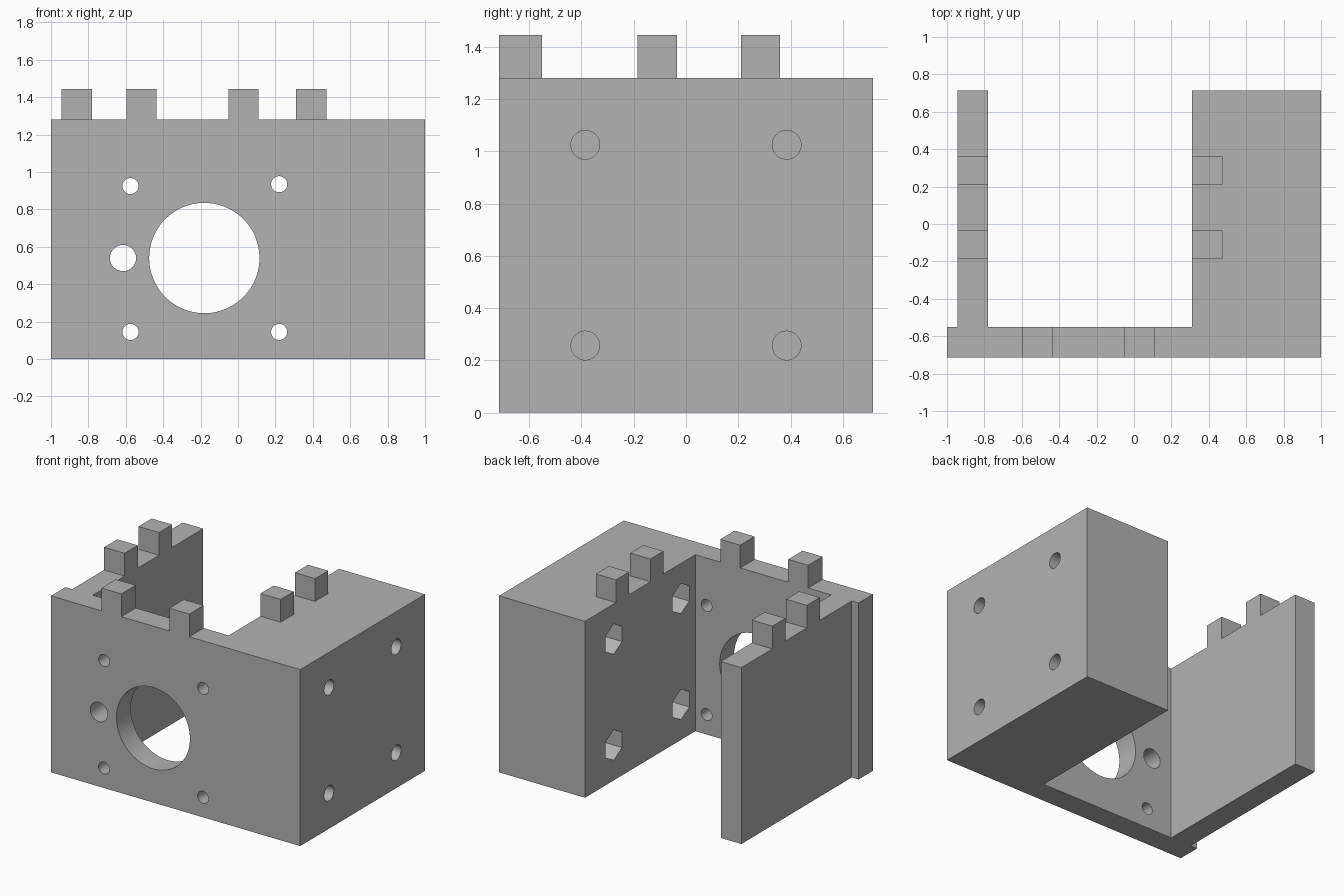
import bpy
import bmesh
from math import radians
from mathutils import Matrix, Vector

cube = bpy.data.objects.get("Cube")
if cube:
    bpy.data.objects.remove(cube, do_unlink=True)

# One plain grey for the whole bracket
grey = bpy.data.materials.new("plain grey")
grey.use_nodes = True
grey.diffuse_color = (0.45, 0.45, 0.45, 1)
grey.node_tree.nodes["Principled BSDF"].inputs["Base Color"].default_value = (0.45, 0.45, 0.45, 1)

FRONT, BACK, PLATE_BACK = -0.715, 0.715, -0.55
WALL_OUT, WALL_IN, BLOCK_IN = -0.945, -0.78, 0.31
HEIGHT, TOP = 1.28, 1.445


def make_object(name, bm):
    bmesh.ops.recalc_face_normals(bm, faces=bm.faces)
    mesh = bpy.data.meshes.new(name)
    bm.to_mesh(mesh)
    bm.free()
    mesh.materials.append(grey)
    obj = bpy.data.objects.new(name, mesh)
    bpy.context.collection.objects.link(obj)
    return obj


def prism(name, outline, z0, z1):
    """Extrude a plan outline from z0 up to z1."""
    bm = bmesh.new()
    face = bm.faces.new([bm.verts.new((x, y, z0)) for x, y in outline])
    extruded = bmesh.ops.extrude_face_region(bm, geom=[face])["geom"]
    top = [v for v in extruded if isinstance(v, bmesh.types.BMVert)]
    bmesh.ops.translate(bm, verts=top, vec=(0, 0, z1 - z0))
    return make_object(name, bm)


def drill(target, center, radius, length, axis, sides=48):
    """Cut a round or many-sided hole along the given axis."""
    turn = Matrix.Rotation(radians(90), 4, "Y" if axis == "X" else "X")
    spin = Matrix.Rotation(radians(30), 4, "Z")
    bm = bmesh.new()
    bmesh.ops.create_cone(bm, cap_ends=True, segments=sides, radius1=radius,
                          radius2=radius, depth=length,
                          matrix=Matrix.Translation(Vector(center)) @ turn @ spin)
    cutter = make_object("hole_cutter", bm)
    cutter.hide_render = True
    mod = target.modifiers.new("hole", "BOOLEAN")
    mod.operation = "DIFFERENCE"
    mod.solver = "EXACT"
    mod.object = cutter
    bpy.context.view_layer.objects.active = target
    bpy.ops.object.modifier_apply(modifier=mod.name)
    bpy.data.objects.remove(cutter, do_unlink=True)


# Body: front plate, thin side wall and thick side block in one plan
body = prism("bracket_body", [
    (-1, FRONT), (1, FRONT), (1, BACK), (BLOCK_IN, BACK),
    (BLOCK_IN, PLATE_BACK), (WALL_IN, PLATE_BACK), (WALL_IN, BACK),
    (WALL_OUT, BACK), (WALL_OUT, PLATE_BACK), (-1, PLATE_BACK)], 0, HEIGHT)

# Front plate: large bore, side hole and four screw holes
mid_y = (FRONT + PLATE_BACK) / 2
for x, z, radius in [(-0.18, 0.54, 0.295), (-0.615, 0.54, 0.07),
                     (-0.575, 0.925, 0.043), (0.22, 0.935, 0.043),
                     (-0.575, 0.145, 0.043), (0.22, 0.145, 0.043)]:
    drill(body, (x, mid_y, z), radius, 0.3, "Y", 64)

# Thick block: screw holes from outside meeting hexagonal pockets inside
for y in (-0.385, 0.385):
    for z in (0.257, 1.025):
        drill(body, (0.85, y, z), 0.055, 0.5, "X")
        drill(body, (0.5, y, z), 0.11, 0.5, "X", 6)

# Upright tabs along the top edges
tabs = [("front_tab", x, x + 0.16, FRONT, PLATE_BACK) for x in (-0.595, -0.05)]
for y in (-0.185, 0.21):
    tabs.append(("wall_tab", WALL_OUT, WALL_IN, y, y + 0.15))
    tabs.append(("block_tab", BLOCK_IN, BLOCK_IN + 0.162, y, y + 0.15))
for name, x0, x1, y0, y1 in tabs:
    prism(name, [(x0, y0), (x1, y0), (x1, y1), (x0, y1)], HEIGHT, TOP)

# Smooth bores, sharp corners
bpy.ops.object.select_all(action="DESELECT")
body.select_set(True)
bpy.context.view_layer.objects.active = body
bpy.ops.object.shade_smooth_by_angle(angle=radians(30))
